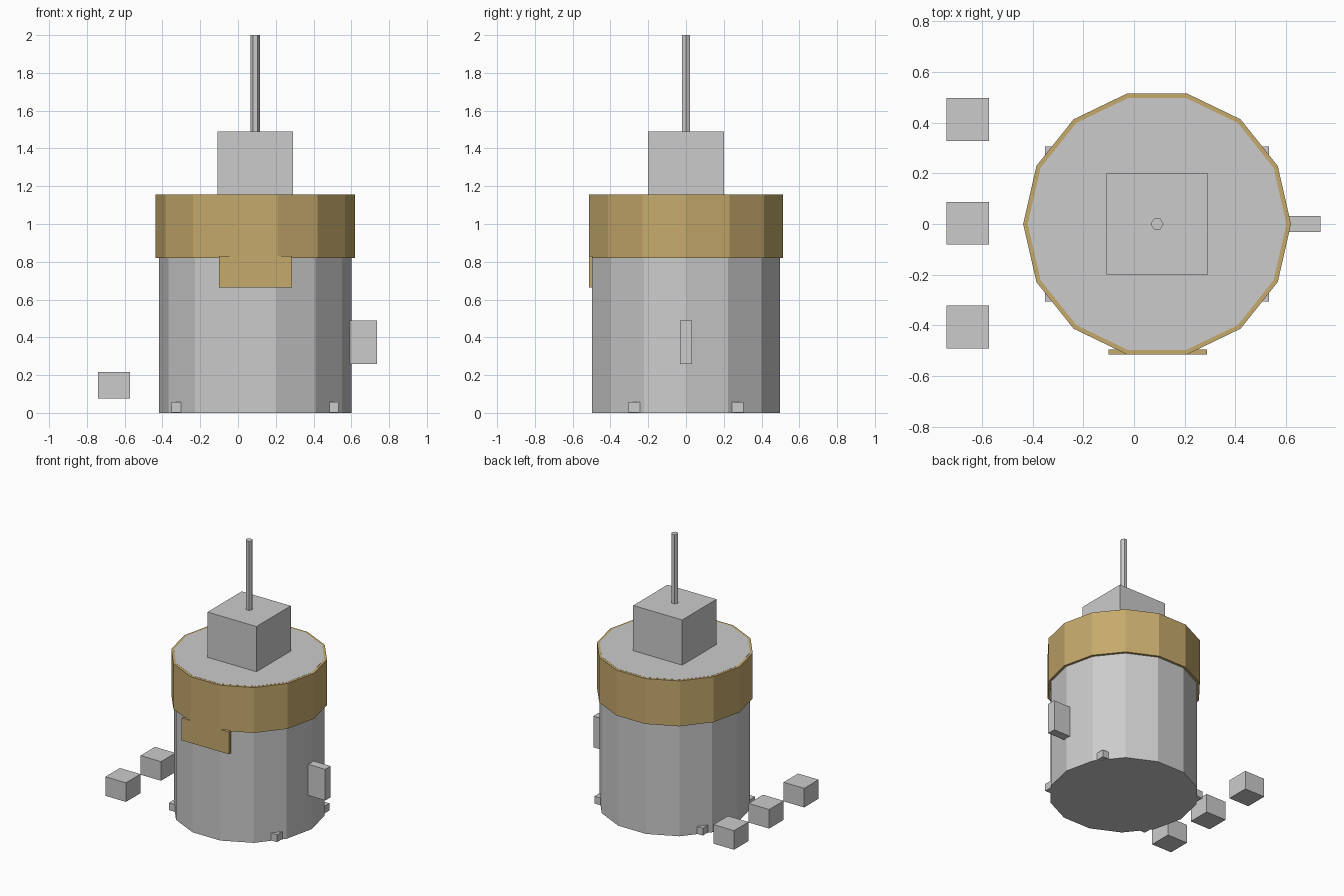
import bpy
import math

if "Cube" in bpy.data.objects:
    bpy.data.objects.remove(bpy.data.objects["Cube"])

CX = 0.091   # axis of the drum


def box(name, x, y, z):
    """Box from (min, max) ranges on each axis."""
    c = [(a + b) / 2 for a, b in (x, y, z)]
    bpy.ops.mesh.primitive_cube_add(size=1, location=c)
    ob = bpy.context.object
    ob.name = name
    ob.scale = [b - a for a, b in (x, y, z)]
    bpy.ops.object.transform_apply(location=False, rotation=False, scale=True)
    return ob


def prism(name, sides, radius, z0, z1):
    """Flat-sided upright cylinder on the drum axis, one corner facing +x."""
    bpy.ops.mesh.primitive_cylinder_add(
        vertices=sides, radius=radius, depth=z1 - z0,
        location=(CX, 0, (z0 + z1) / 2), rotation=(0, 0, math.pi / 2))
    ob = bpy.context.object
    ob.name = name
    return ob


gold = bpy.data.materials.new("gold")
gold.diffuse_color = (0.56, 0.40, 0.15, 1)
gold.use_nodes = True
gold.node_tree.nodes["Principled BSDF"].inputs["Base Color"].default_value = gold.diffuse_color

# Drum body, its top just proud of the band so the lid reads grey
prism("drum_body", 14, 0.51, 0, 1.156)

# Gold band around the top and the plate hanging on the front
band = prism("top_band", 14, 0.528, 0.82, 1.155)
plate = box("front_plate", (-0.10, 0.287), (-0.514, -0.494), (0.665, 0.83))
for ob in (band, plate):
    ob.data.materials.append(gold)

# Square block and hexagonal rod on the lid
box("top_block", (CX - 0.2, CX + 0.2), (-0.2, 0.2), (1.15, 1.49))
prism("top_rod", 6, 0.025, 1.485, 2.0)

# Handle on the right side
box("side_handle", (0.585, 0.735), (-0.032, 0.032), (0.26, 0.49))

# Four small feet poking out at the base
for sx in (-1, 1):
    for sy in (-1, 1):
        x = sorted((CX + sx * 0.34, CX + sx * 0.442))
        y = sorted((sy * 0.203, sy * 0.305))
        box("foot", x, y, (0.003, 0.057))

# Row of three separate blocks on the left
for y in (-0.406, 0.003, 0.412):
    box("loose_block", (-0.74, -0.572), (y - 0.084, y + 0.084), (0.075, 0.216))
